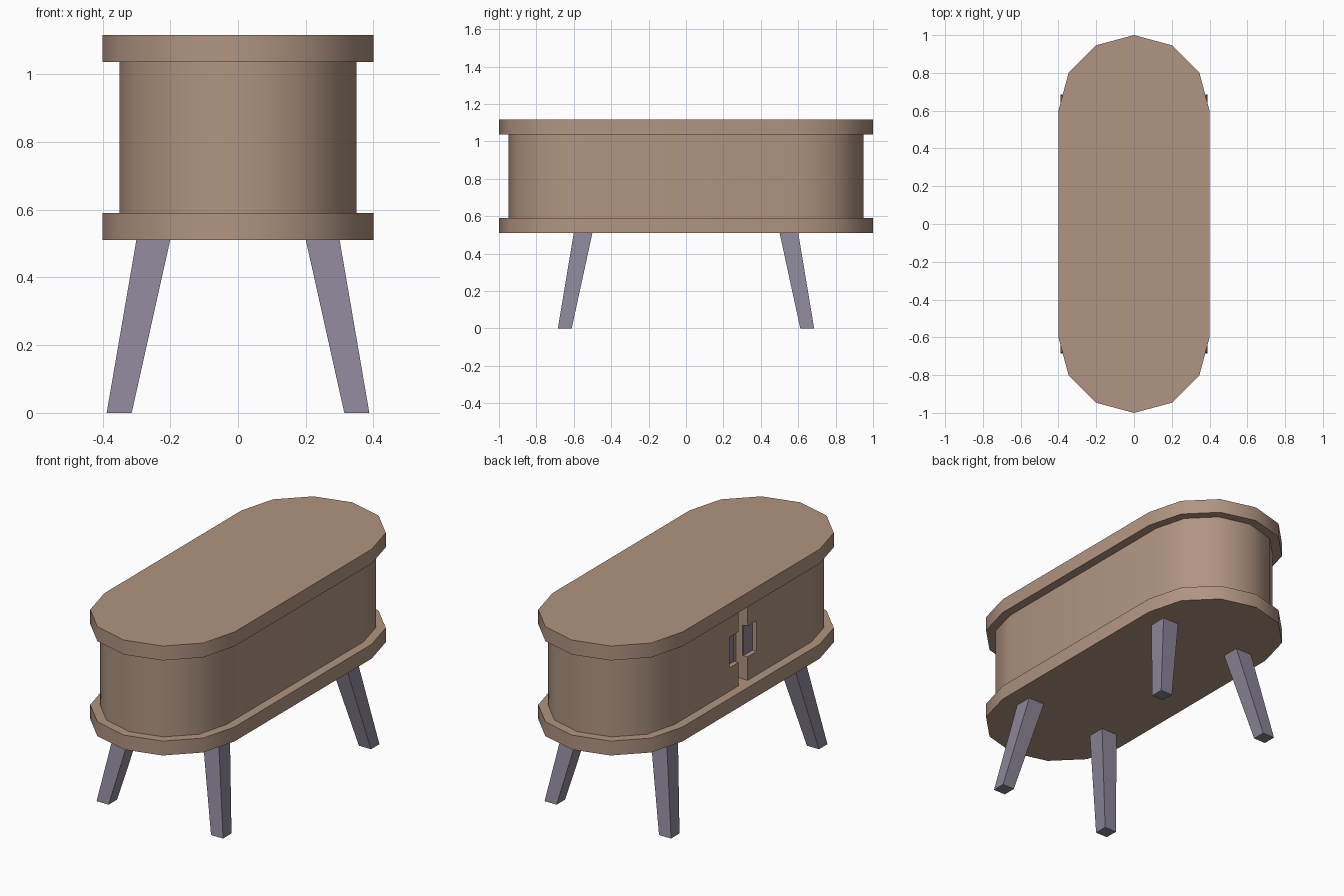
import bpy, bmesh, math
from mathutils import Vector

cube = bpy.data.objects.get("Cube")
if cube:
    bpy.data.objects.remove(cube, do_unlink=True)


def material(name, rgb):
    mat = bpy.data.materials.new(name)
    mat.use_nodes = True
    mat.diffuse_color = (*rgb, 1)
    mat.node_tree.nodes["Principled BSDF"].inputs["Base Color"].default_value = (*rgb, 1)
    return mat


tan = material("tan wood", (0.44, 0.30, 0.22))
slate = material("slate violet", (0.26, 0.235, 0.31))


def loft(name, lower, upper, mat):
    """Closed solid between two matching rings of points."""
    bm = bmesh.new()
    a = [bm.verts.new(p) for p in lower]
    b = [bm.verts.new(p) for p in upper]
    n = len(a)
    bm.faces.new(a[::-1])
    bm.faces.new(b)
    for i in range(n):
        j = (i + 1) % n
        bm.faces.new((a[i], a[j], b[j], b[i]))
    bmesh.ops.recalc_face_normals(bm, faces=bm.faces)
    mesh = bpy.data.meshes.new(name)
    bm.to_mesh(mesh)
    bm.free()
    mesh.materials.append(mat)
    obj = bpy.data.objects.new(name, mesh)
    bpy.context.collection.objects.link(obj)
    return obj


def rect(x0, x1, y0, y1, z):
    return [Vector(p) for p in ((x0, y0, z), (x1, y0, z), (x1, y1, z), (x0, y1, z))]


def box(name, x, y, z, mat):
    return loft(name, rect(*x, *y, z[0]), rect(*x, *y, z[1]), mat)


def stadium(radius, z, straight=0.6, steps=6):
    """Long outline with a faceted half circle at each end."""
    ring = []
    for side, start in ((1, 0), (-1, math.pi)):
        for i in range(steps + 1):
            t = start + math.pi * i / steps
            ring.append((radius * math.cos(t), side * straight + radius * math.sin(t), z))
    return ring


def slab(name, radius, z0, z1):
    return loft(name, stadium(radius, z0), stadium(radius, z1), tan)


def activate(obj):
    bpy.ops.object.select_all(action='DESELECT')
    obj.select_set(True)
    bpy.context.view_layer.objects.active = obj


def carve(obj, cutter):
    activate(obj)
    mod = obj.modifiers.new("cut", 'BOOLEAN')
    mod.operation = 'DIFFERENCE'
    mod.solver = 'EXACT'
    mod.object = cutter
    bpy.ops.object.modifier_apply(modifier=mod.name)
    bpy.data.objects.remove(cutter, do_unlink=True)


# Cabinet body between two wider boards
base = slab("base_board", 0.40, 0.51, 0.59)
body = slab("cabinet_body", 0.35, 0.59, 1.037)
top = slab("top_board", 0.40, 1.037, 1.117)

# Gap between the two doors, and a recessed grip beside it on each door
carve(body, box("door_gap_cutter", (-0.5, -0.28), (-0.04, 0.04), (0.5, 1.2), tan))
for side, label in ((1, "left"), (-1, "right")):
    ys = sorted((side * 0.03, side * 0.12))
    carve(body, box("grip_cutter", (-0.5, -0.32), ys, (0.72, 0.89), tan))
    ys = sorted((side * 0.041, side * 0.12))
    box(label + "_grip_plate", (-0.324, -0.318), ys, (0.72, 0.89), slate)

for obj in (base, body, top):
    activate(obj)
    bpy.ops.object.shade_smooth_by_angle(angle=math.radians(40))

# Splayed, tapering legs
for sx, x_name in ((1, "left"), (-1, "right")):
    for sy, y_name in ((-1, "front"), (1, "back")):
        flip = Vector((sx, sy, 1))
        foot = [p * flip for p in rect(0.314, 0.388, 0.611, 0.685, 0)]
        head = [p * flip for p in rect(0.2, 0.3, 0.5, 0.6, 0.512)]
        loft(f"{y_name}_{x_name}_leg", foot, head, slate)
